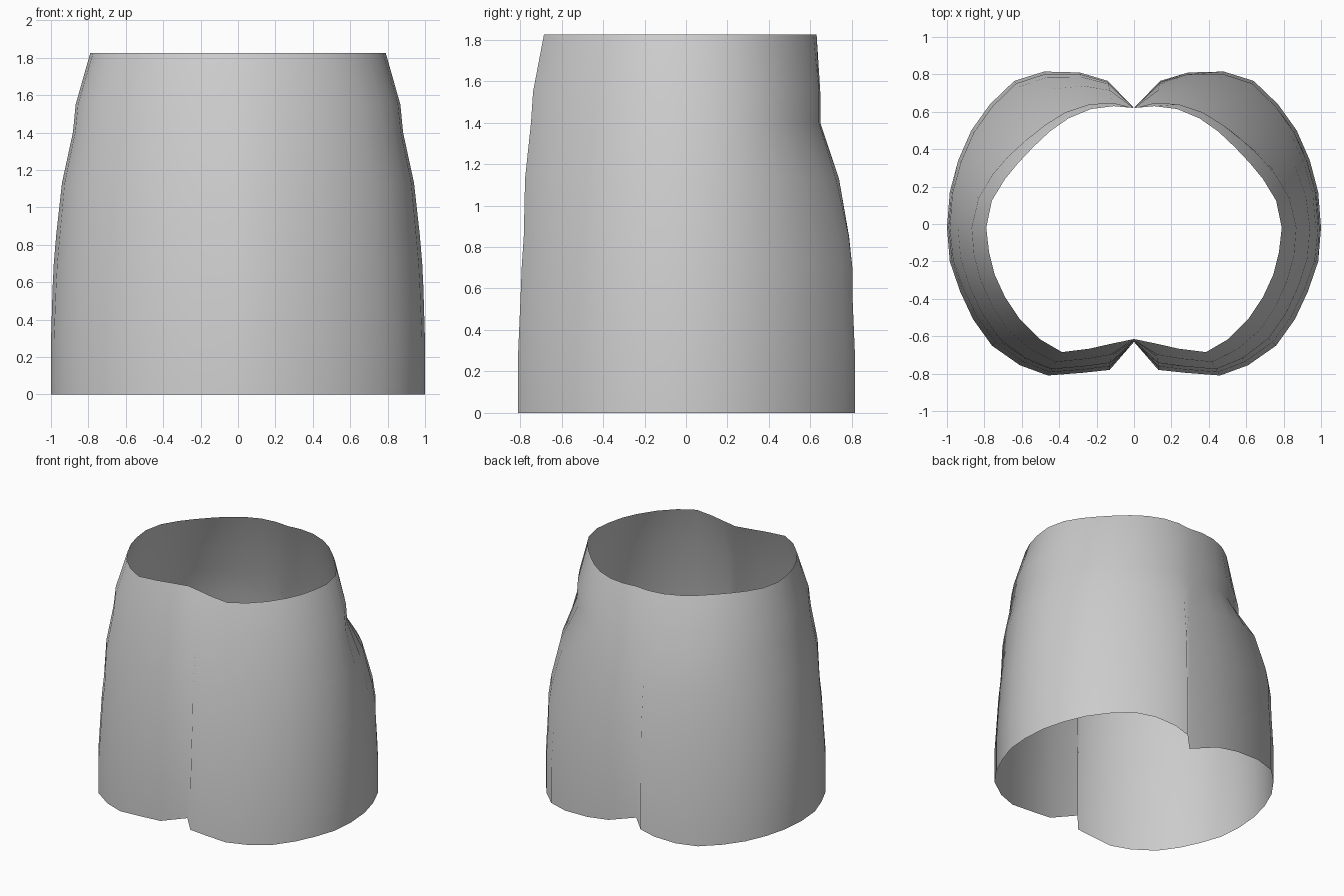
import bpy
import bmesh
from mathutils import Vector

cube = bpy.data.objects.get("Cube")
if cube:
    bpy.data.objects.remove(cube, do_unlink=True)

# Cloth colour
cloth = bpy.data.materials.new("grey cloth")
cloth.use_nodes = True
grey = (0.6, 0.6, 0.6, 1)
cloth.diffuse_color = grey
cloth.node_tree.nodes["Principled BSDF"].inputs["Base Color"].default_value = grey

# Half outlines of hem and waist, from back centre round to front centre
hem = [(0, .62), (.14, .765), (.29, .81), (.48, .815), (.64, .765), (.77, .64),
       (.87, .5), (.94, .34), (.985, .17), (1, -.02), (.985, -.2), (.93, -.36),
       (.86, -.51), (.76, -.65), (.61, -.755), (.46, -.81), (.27, -.795),
       (.13, -.78), (0, -.63)]
waist = [(0, .62), (.11, .63), (.23, .615), (.35, .565), (.45, .495), (.54, .41),
         (.62, .325), (.69, .24), (.76, .125), (.79, -.02), (.775, -.15),
         (.745, -.27), (.69, -.39), (.61, -.51), (.505, -.615), (.385, -.685),
         (.24, -.667), (.12, -.64), (0, -.615)]

# Height, then how far the side, front and back have tapered to the waist
levels = [(0, 0, 0, 0), (.28, 0, 0, 0), (.57, .04, .1, .05), (.7, .07, .14, .05),
          (.85, .13, .22, .12), (1.13, .28, .27, .37), (1.4, .56, .5, .87),
          (1.55, .63, .58, .87), (1.825, 1, 1, 1)]


def ring(side, front, back):
    half = []
    for a, b in zip(hem, waist):
        end = back if a[1] > 0 else front
        t = side + (end - side) * min(1, abs(a[1]) / .75)
        half.append(Vector(a).lerp(Vector(b), t))
    return half + [Vector((-p.x, p.y)) for p in half[-2:0:-1]]


# Open shell lofted through the levels
bm = bmesh.new()
rows = [[bm.verts.new((p.x, p.y, z)) for p in ring(*taper)] for z, *taper in levels]
for low, high in zip(rows, rows[1:]):
    for i in range(len(low)):
        j = (i + 1) % len(low)
        bm.faces.new((low[j], low[i], high[i], high[j]))
for face in bm.faces:
    face.smooth = True
mesh = bpy.data.meshes.new("skirt")
bm.to_mesh(mesh)
bm.free()
mesh.materials.append(cloth)
skirt = bpy.data.objects.new("skirt", mesh)
bpy.context.collection.objects.link(skirt)

# Rounded shading that runs softly across the centre pleats
mesh.normals_split_custom_set_from_vertices(
    [Vector((v.co.x, v.co.y * 1.3, .05 + .15 * v.co.z)).normalized()
     for v in mesh.vertices])
